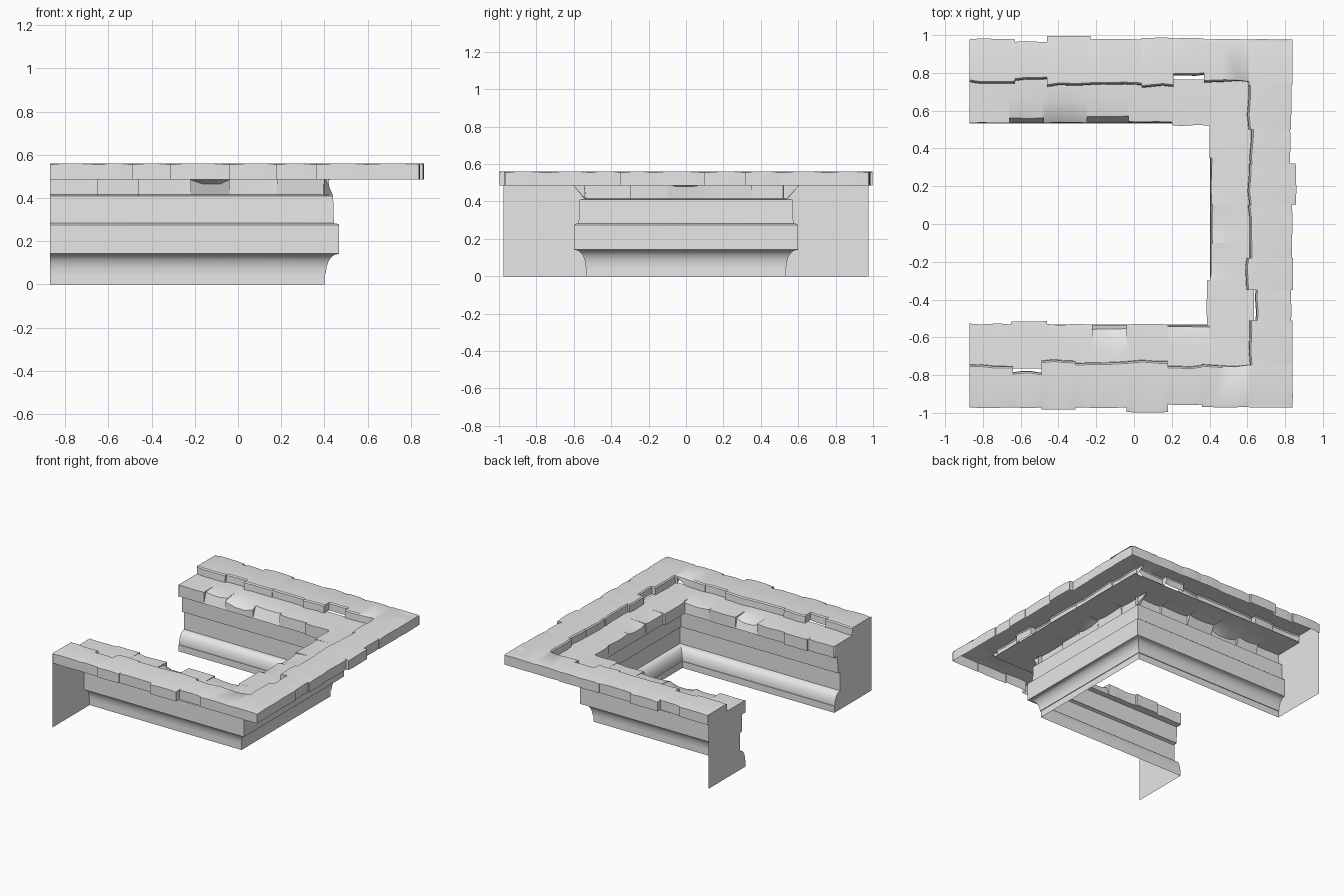
import bpy, bmesh, math, random

random.seed(4)
if "Cube" in bpy.data.objects:
    bpy.data.objects.remove(bpy.data.objects["Cube"], do_unlink=True)

stone = bpy.data.materials.new("pale grey stone")
stone.use_nodes = True
stone.diffuse_color = (0.8, 0.8, 0.8, 1)
stone.node_tree.nodes["Principled BSDF"].inputs["Base Color"].default_value = (0.8, 0.8, 0.8, 1)

END, SHIFT = -0.87, 0.13      # open end in x; side arm is this much nearer the centre
TOP, STEP, LIP, LEDGE = 0.56, 0.503, 0.485, 0.41


# Arm frames: u runs along the arm, d is the distance outwards
def front(u, d):
    return u, -d


def back(u, d):
    return u, d


def side(u, d):
    return d - SHIFT, u


def finish(name, bm):
    bmesh.ops.remove_doubles(bm, verts=bm.verts, dist=0.0002)
    bmesh.ops.recalc_face_normals(bm, faces=bm.faces)
    mesh = bpy.data.meshes.new(name)
    bm.to_mesh(mesh)
    bm.free()
    mesh.materials.append(stone)
    obj = bpy.data.objects.new(name, mesh)
    bpy.context.collection.objects.link(obj)
    bpy.ops.object.select_all(action="DESELECT")
    obj.select_set(True)
    bpy.context.view_layer.objects.active = obj
    bpy.ops.object.shade_smooth_by_angle(angle=math.radians(32))


def loft(name, sections):
    """Skin a sheet through cross-sections of equal length."""
    bm = bmesh.new()
    rows = [[bm.verts.new(p) for p in s] for s in sections]
    for a, b in zip(rows, rows[1:]):
        for i in range(len(a) - 1):
            bm.faces.new((a[i], a[i + 1], b[i + 1], b[i]))
    finish(name, bm)


def stations(start, stones):
    """Four slightly uneven cuts along each stone, so joints stay crisp."""
    for end, a, b in stones:
        for k, f in enumerate((0, 0.3, 0.7, 1)):
            u = start + (end - start) * f
            if 0 < k < 3:
                u += random.uniform(-0.1, 0.1) * (end - start)
            yield u, a, b, k in (0, 3)
        start = end


def outer_row(name, frame, start, stones, lo, hi):
    """Raised stones: outer lip, flat top, and a step down to the inner row."""
    sections = []
    for u, d, ridge, joint in stations(start, stones):
        d -= 0.004 if joint else random.uniform(0, 0.004)
        ridge += random.uniform(-0.006, 0.006)
        low = STEP if lo <= u <= hi else TOP
        cut = 0.006 if joint else 0.001
        pts = [(d, LIP), (d, TOP - cut), (d - 0.012, TOP), (ridge + 0.008, TOP),
               (ridge, TOP - 0.008 if low < TOP else TOP), (ridge - 0.003, low)]
        sections.append([(*frame(u, r), z) for r, z in pts])
    loft(name, sections)


def inner_row(name, frame, start, stones, lo, hi):
    """Lower stones: top that may sag to a worn edge, then a lip and ledge."""
    sections = []
    for u, d, edge_z, joint in stations(start, stones):
        d += random.uniform(-0.004, 0.004)
        z = edge_z if not joint else (edge_z + STEP) / 2
        pts = [(0.765, STEP), (0.66, STEP), (d + 0.035, (z + STEP) / 2), (d, z)]
        if lo <= u <= hi:
            pts += [(min(d, 0.535), LEDGE + 0.005), (0.57, LEDGE)]
        else:
            pts += [pts[-1]] * 2
        sections.append([(*frame(u, r), z) for r, z in pts])
    loft(name, sections)


# Raised outer stones: (end along arm, outer edge, ridge)
outer_row("front_outer_stones", front, END, [
    (-0.64, 0.975, 0.75), (-0.49, 0.975, 0.785), (-0.31, 0.985, 0.723),
    (-0.04, 0.975, 0.735), (0.18, 1.0, 0.725), (0.36, 0.96, 0.755),
    (0.61, 0.972, 0.75), (0.838, 0.975, 0.75)], -1, 0.605)
outer_row("back_outer_stones", back, END, [
    (-0.63, 0.982, 0.75), (-0.46, 0.968, 0.765), (-0.23, 1.0, 0.735),
    (0.04, 0.982, 0.745), (0.21, 0.988, 0.73), (0.37, 0.985, 0.793),
    (0.61, 0.98, 0.755), (0.838, 0.98, 0.74)], -1, 0.605)
outer_row("side_outer_stones", side, -0.968, [
    (-0.75, 0.972, 0.735), (-0.51, 0.972, 0.742), (-0.35, 0.965, 0.775),
    (-0.18, 0.975, 0.725), (0.1, 0.97, 0.74), (0.32, 0.99, 0.738),
    (0.5, 0.96, 0.75), (0.75, 0.966, 0.735), (0.976, 0.966, 0.735)], -0.75, 0.75)

# Lower inner stones: (end along arm, inner edge, height of the edge)
inner_row("front_inner_stones", front, END, [
    (-0.65, 0.53, 0.5), (-0.46, 0.515, 0.5), (-0.22, 0.532, 0.495),
    (-0.04, 0.555, 0.465), (0.18, 0.53, 0.5), (0.42, 0.545, 0.485)], -1, 1)
inner_row("back_inner_stones", back, END, [
    (-0.66, 0.535, 0.5), (-0.48, 0.56, 0.485), (-0.25, 0.535, 0.455),
    (-0.03, 0.57, 0.49), (0.2, 0.54, 0.495), (0.42, 0.522, 0.5)], -1, 1)
inner_row("side_inner_stones", side, -0.765, [
    (-0.54, 0.53, 0.5), (-0.3, 0.517, 0.5), (-0.1, 0.535, 0.49),
    (0.1, 0.542, 0.48), (0.35, 0.54, 0.495), (0.54, 0.53, 0.5),
    (0.765, 0.53, 0.5)], -0.55, 0.55)

# Moulded wall: plinth, cavetto, band and upper face, mitred round the corners
profile = [(0.532, 0), (0.532, 0.05)]
for i in range(9):
    t = math.radians(90) * i / 8
    profile.append((0.592 - 0.055 * math.cos(t), 0.05 + 0.09 * math.sin(t)))
profile += [(0.598, 0.142), (0.598, 0.275), (0.592, 0.28), (0.574, 0.283), (0.57, LEDGE)]
path = [lambda d: (END, -d), lambda d: (d - SHIFT, -d),
        lambda d: (d - SHIFT, d), lambda d: (END, d)]
loft("moulded_wall", [[(*corner(d), z) for d, z in profile] for corner in path])

# Flat closing panels on the two open ends
outline = profile + [(0.532, LEDGE), (0.532, STEP), (0.75, STEP), (0.75, TOP),
                     (0.975, TOP), (0.975, 0)]
for name, sign in (("front_end_panel", -1), ("back_end_panel", 1)):
    bm = bmesh.new()
    bm.faces.new([bm.verts.new((END, sign * d, z)) for d, z in outline])
    finish(name, bm)

# Short lip faces closing the outer corners of the raised stones
for name, sign, d in (("front_corner_lip", -1, 0.971), ("back_corner_lip", 1, 0.976)):
    loft(name, [[(x, sign * d, LIP), (x, sign * d, TOP - 0.003)] for x in (0.61, 0.838)])
